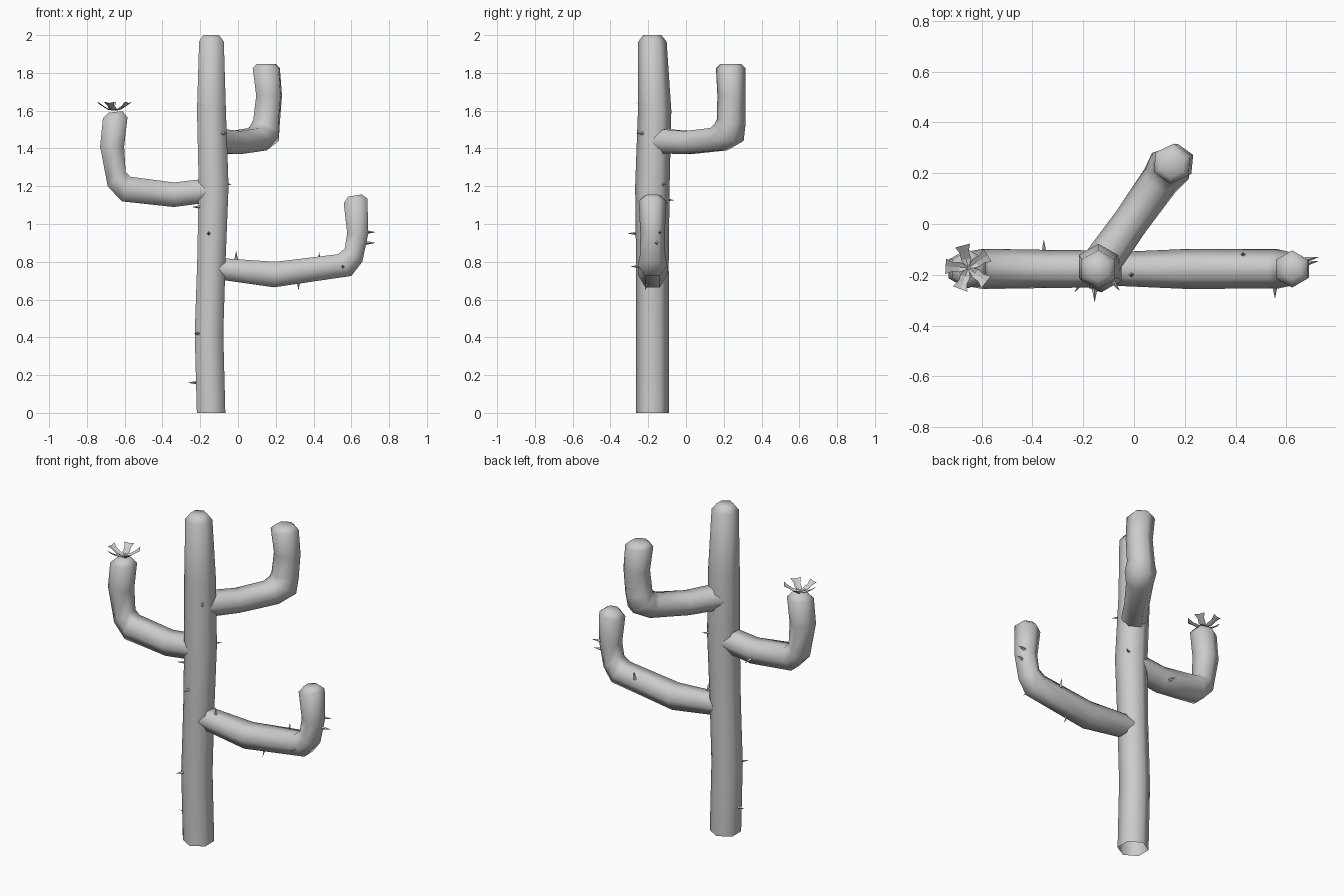
import bpy, math
from mathutils import Vector


def add_mesh(name, verts, faces, smooth=True):
    me = bpy.data.meshes.new(name)
    me.from_pydata(verts, [], faces)
    ob = bpy.data.objects.new(name, me)
    bpy.context.collection.objects.link(ob)
    for p in me.polygons:
        p.use_smooth = smooth
    return ob


def hex_tube(name, origin, direction, rings):
    """Six-sided tube; every ring is the (s, z) pair of its two outline points
    in the upright plane through origin along direction. Start open, tip closed."""
    d = Vector(direction).normalized()
    up = Vector((0, 0, 1))
    w = up.cross(d)
    verts, faces = [], []
    for s0, z0, s1, z1, shift in rings:
        c = Vector(origin) + d * (s0 + s1) / 2 + up * (z0 + z1) / 2 + w * shift
        h = (d * (s1 - s0) + up * (z1 - z0)) / 2 / math.cos(math.pi / 6)
        for k in range(6):
            a = k * math.pi / 3
            verts.append(c + w * h.length * math.cos(a) + h * math.sin(a))
    for i in range(len(rings) - 1):
        for k in range(6):
            a, b = i * 6 + k, i * 6 + (k + 1) % 6
            faces.append((a, a + 6, b + 6, b))
    n = len(verts)
    faces.append(tuple(range(n - 1, n - 7, -1)))
    return add_mesh(name, verts, faces)


# Trunk
hex_tube("trunk", (0, -0.178, 0), (1, 0, 0), [
    (-0.067, 0, -0.218, 0, 0), (-0.078, 0.42, -0.229, 0.42, 0),
    (-0.066, 0.8, -0.216, 0.8, 0), (-0.05, 1.2, -0.208, 1.2, 0),
    (-0.064, 1.6, -0.217, 1.6, 0.012), (-0.075, 1.965, -0.206, 1.965, 0),
    (-0.1, 2.0, -0.183, 2.0, 0)])

# Lower right arm
hex_tube("right_arm", (0, -0.177, 0), (1, 0, 0), [
    (-0.125, 0.71, -0.105, 0.82, 0), (0.19, 0.665, 0.2, 0.8, 0),
    (0.6, 0.725, 0.53, 0.84, 0), (0.658, 0.8, 0.565, 0.87, 0),
    (0.69, 0.95, 0.578, 0.95, 0), (0.685, 1.135, 0.56, 1.11, 0),
    (0.655, 1.157, 0.583, 1.145, 0)])

# Left arm
hex_tube("left_arm", (0, -0.177, 0), (-1, 0, 0), [
    (0.145, 1.115, 0.165, 1.24, 0), (0.34, 1.09, 0.34, 1.22, 0),
    (0.615, 1.12, 0.57, 1.25, 0), (0.69, 1.2, 0.595, 1.277, 0),
    (0.73, 1.41, 0.603, 1.41, 0), (0.715, 1.56, 0.585, 1.565, 0),
    (0.685, 1.59, 0.612, 1.597, 0)])

# Back arm, reaching diagonally
hex_tube("back_arm", (-0.145, -0.177, 0), (0.58, 0.815, 0), [
    (0.03, 1.375, 0.03, 1.505, 0), (0.23, 1.37, 0.23, 1.492, 0),
    (0.46, 1.39, 0.4, 1.508, 0), (0.56, 1.44, 0.435, 1.53, 0),
    (0.577, 1.53, 0.445, 1.555, 0), (0.585, 1.68, 0.455, 1.68, -0.01),
    (0.577, 1.825, 0.44, 1.825, 0), (0.555, 1.848, 0.462, 1.848, 0)])

# Flower: five petals that narrow at the root and curl upward
verts, faces = [], []
centre = Vector((-0.652, -0.172, 1.6))
for p in range(5):
    a = math.radians(105 + 72 * p)
    r = Vector((math.cos(a), math.sin(a), 0))
    t = Vector((-r.y, r.x, 0))
    start = len(verts)
    for rad, half, z in ((0, 0.004, 0.0), (0.035, 0.02, 0.004),
                         (0.062, 0.018, 0.02), (0.09, 0.03, 0.04)):
        for side, lift in ((-1, 0.006), (0, 0), (1, 0.006)):
            verts.append(centre + r * rad + t * half * side + Vector((0, 0, z + lift)))
    for i in range(3):
        for j in range(2):
            q = start + i * 3 + j
            faces.append((q, q + 3, q + 4, q + 1))
add_mesh("flower", verts, faces, smooth=False)

# Spines: base point and outward direction
spines = [
    ((-0.215, -0.19, 0.16), (-1, 0, 0)), ((-0.205, -0.23, 0.42), (-0.6, -0.8, 0)),
    ((-0.155, -0.26, 0.95), (0, -1, 0)), ((-0.2, -0.22, 1.09), (-0.9, -0.5, 0)),
    ((-0.085, -0.225, 1.48), (0.6, -0.8, 0)), ((-0.075, -0.13, 1.21), (0.8, 0.5, 0)),
    ((-0.355, -0.11, 1.13), (0, 1, -0.1)), ((-0.01, -0.2, 0.81), (0, 0, 1)),
    ((0.43, -0.12, 0.8), (0, 0.2, 1)), ((0.32, -0.2, 0.695), (0, -0.4, -1)),
    ((0.555, -0.245, 0.775), (0, -1, 0)), ((0.68, -0.14, 0.957), (1, 0.2, 0)),
    ((0.68, -0.155, 0.9), (1, 0.2, 0)),
]
for i, (base, out) in enumerate(spines):
    d = Vector(out).normalized()
    bpy.ops.mesh.primitive_cone_add(
        vertices=4, radius1=0.011, depth=0.055, location=Vector(base) + d * 0.022,
        rotation=d.to_track_quat('Z', 'Y').to_euler())
    bpy.context.object.name = f"spine_{i + 1}"
